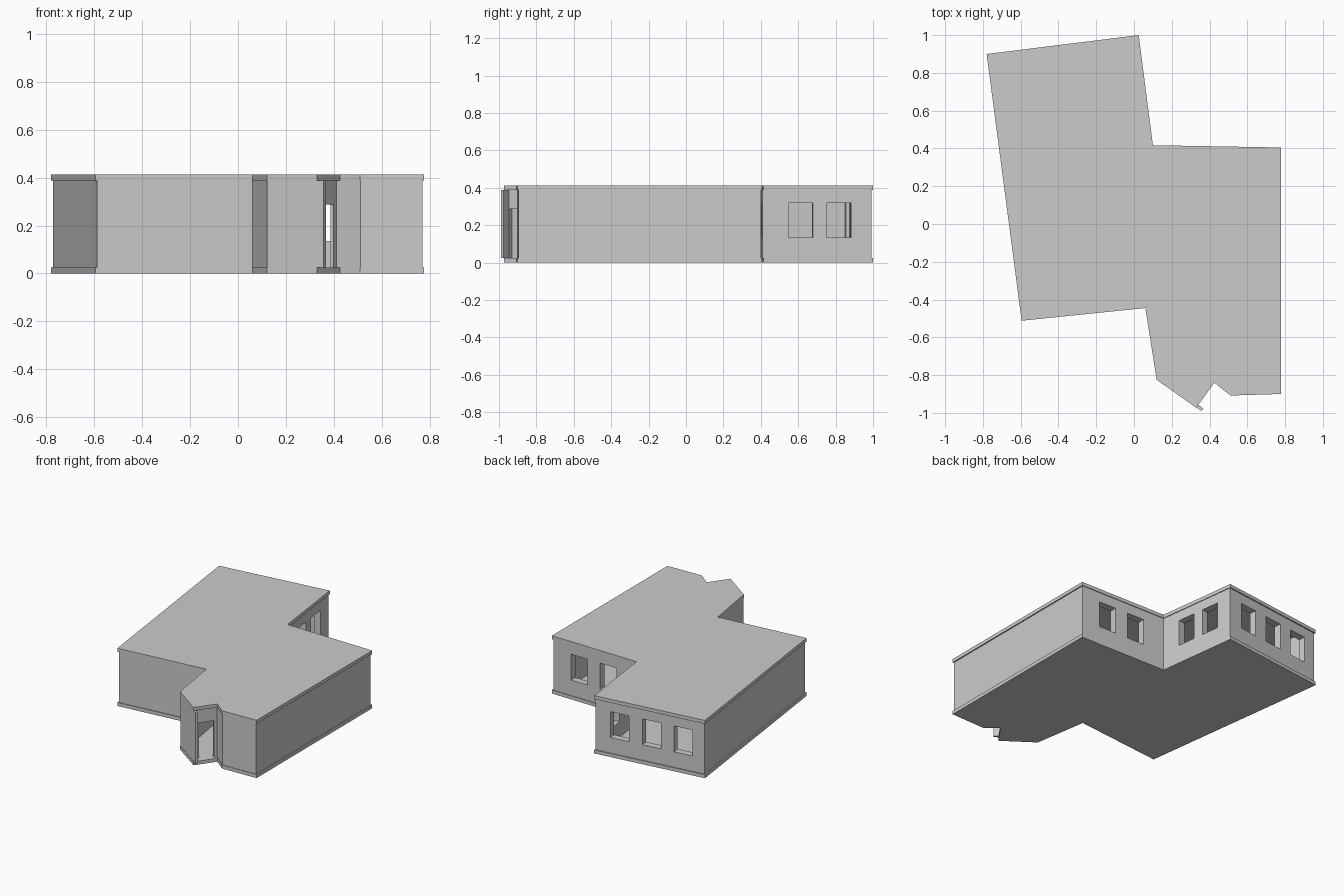
import bpy, bmesh
from mathutils import Vector as V
from mathutils.geometry import intersect_line_line_2d  # noqa: helper kept explicit below

if "Cube" in bpy.data.objects:
    bpy.data.objects.remove(bpy.data.objects["Cube"])

# Floor plan, counter-clockwise from the front-left corner
PLAN = [V(p) for p in [(-.595, -.512), (.06, -.445), (.12, -.825), (.33, -.973),
                       (.425, -.84), (.51, -.908), (.777, -.9), (.777, .405),
                       (.10, .417), (.025, 1.0), (-.78, .9)]]
OUTER = [.006, .002, .002, .02, .004, .004, .008, .005, .005, .008, .008]
INNER = [.035 if i == 3 else d + .05 for i, d in enumerate(OUTER)]
N = len(PLAN)
SLAB, TOP = .025, .413


def frame(i):
    """Start, direction, inward normal and length of plan edge i."""
    a, b = PLAN[i % N], PLAN[(i + 1) % N]
    d = (b - a).normalized()
    return a, d, V((-d.y, d.x)), (b - a).length


def offset(dist):
    """Move each plan edge inward by its own distance and mitre the corners."""
    pts = []
    for i in range(N):
        a0, d0, n0, _ = frame(i - 1)
        a1, d1, n1, _ = frame(i)
        p, q = a0 + n0 * dist[i - 1], a1 + n1 * dist[i]
        w = q - p
        t = (w.x * d1.y - w.y * d1.x) / (d0.x * d1.y - d0.y * d1.x)
        pts.append(p + d0 * t)
    return pts


def prism(bm, pts, z0, z1):
    f = bm.faces.new([bm.verts.new((p.x, p.y, z0)) for p in pts])
    r = bmesh.ops.extrude_face_region(bm, geom=[f])
    for v in r["geom"]:
        if isinstance(v, bmesh.types.BMVert):
            v.co.z = z1


def make(name, bm):
    bmesh.ops.recalc_face_normals(bm, faces=bm.faces)
    me = bpy.data.meshes.new(name)
    bm.to_mesh(me)
    bm.free()
    ob = bpy.data.objects.new(name, me)
    bpy.context.collection.objects.link(ob)
    return ob


# Floor and roof slabs
for name, z0, z1 in (("floor_slab", 0, SLAB), ("roof_slab", TOP - SLAB, TOP)):
    bm = bmesh.new()
    prism(bm, PLAN, z0, z1)
    make(name, bm)

# Hollow wall ring
bm = bmesh.new()
out, inn = offset(OUTER), offset(INNER)
z0, z1 = SLAB, TOP - SLAB
rings = [[bm.verts.new((p.x, p.y, z)) for p in pts]
         for pts, z in ((out, z0), (out, z1), (inn, z1), (inn, z0))]
for k in range(4):
    a, b = rings[k], rings[(k + 1) % 4]
    for i in range(N):
        j = (i + 1) % N
        bm.faces.new((a[i], a[j], b[j], b[i]))
walls = make("walls", bm)

# Window and door openings: edge, start and end fraction, bottom, top
WZ = (.135, .32)
OPENINGS = [(7, .22, .415, *WZ), (7, .565, .76, *WZ),
            (8, .225, .45, *WZ), (8, .575, .80, *WZ),
            (9, .14, .307, *WZ), (9, .43, .597, *WZ), (9, .715, .882, *WZ),
            (3, .13, .9, SLAB - .01, .287)]
bm = bmesh.new()
for e, f0, f1, lo, hi in OPENINGS:
    a, d, n, length = frame(e)
    depth = .045 if e == 3 else .09
    near = .01 if e == 3 else -.03
    prism(bm, [a + d * length * f + n * k for f, k in
               ((f0, near), (f1, near), (f1, depth), (f0, depth))], lo, hi)
cutter = make("opening_cutter", bm)
cutter.hide_render = True
mod = walls.modifiers.new("openings", "BOOLEAN")
mod.operation, mod.object, mod.solver = "DIFFERENCE", cutter, "EXACT"
bpy.context.view_layer.objects.active = walls
bpy.ops.object.modifier_apply(modifier=mod.name)
bpy.data.objects.remove(cutter)

# Thin wall end projecting past the entrance
a, d, n, length = frame(2)
bm = bmesh.new()
prism(bm, [a + d * s + n * k for s, k in
           ((length - .03, .002), (length + .032, .002),
            (length + .032, .018), (length - .03, .018))], z0, z1)
make("entrance_side_wall", bm)
